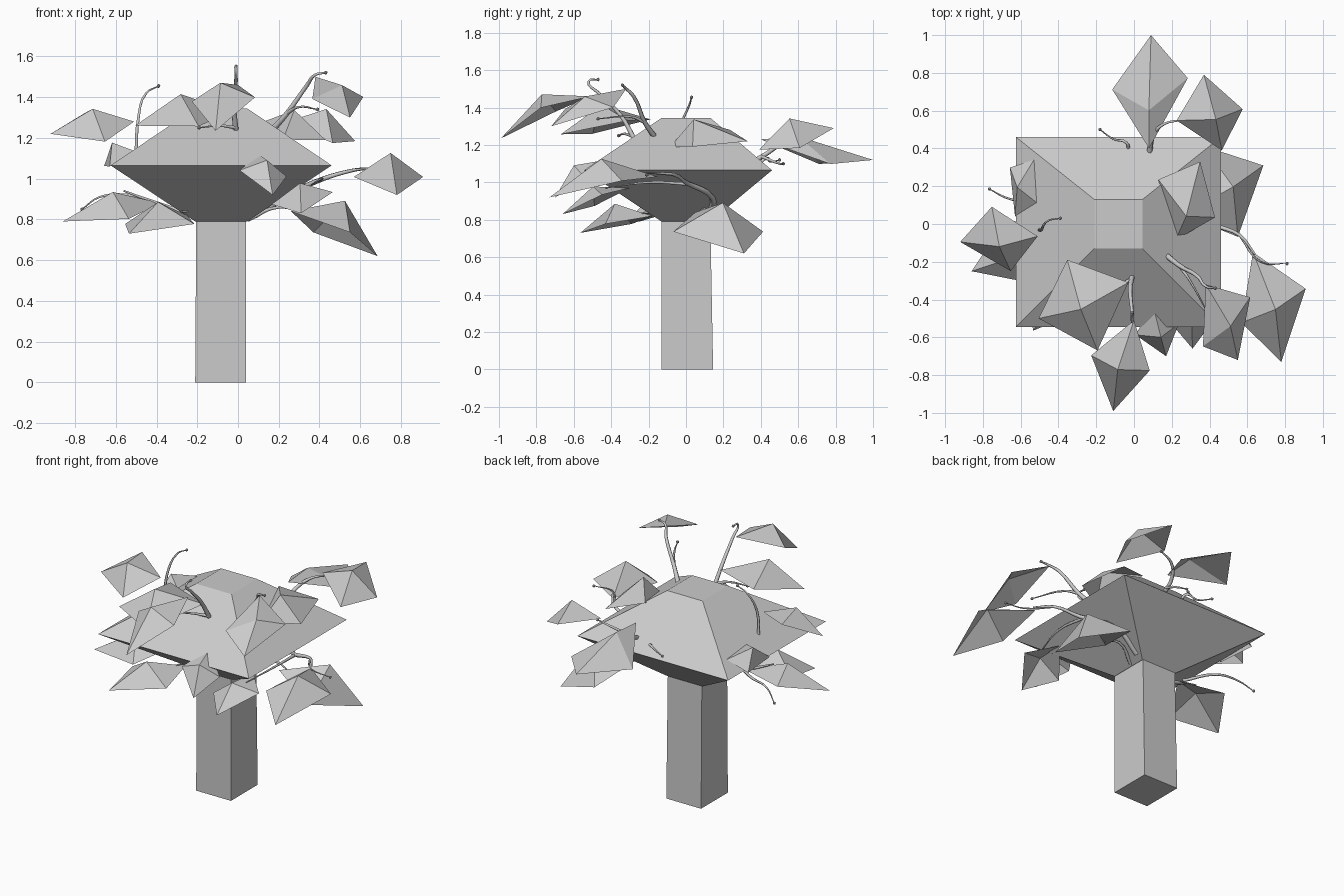
import bpy
import bmesh
from mathutils import Vector

cube = bpy.data.objects.get("Cube")
if cube:
    bpy.data.objects.remove(cube, do_unlink=True)

# One plain grey for the whole tree
grey = bpy.data.materials.new("plain grey")
grey.use_nodes = True
color = (0.6, 0.6, 0.6, 1)
grey.diffuse_color = color
grey.node_tree.nodes["Principled BSDF"].inputs["Base Color"].default_value = color


def add_object(name, data):
    obj = bpy.data.objects.new(name, data)
    bpy.context.scene.collection.objects.link(obj)
    data.materials.append(grey)
    return obj


def finish_mesh(name, bm, recalc=True):
    if recalc:
        bmesh.ops.recalc_face_normals(bm, faces=bm.faces)
    mesh = bpy.data.meshes.new(name)
    bm.to_mesh(mesh)
    bm.free()
    return add_object(name, mesh)


def stacked_block(name, levels):
    """Closed block through rectangles given as (x0, x1, y0, y1, z)."""
    bm = bmesh.new()
    rings = []
    for x0, x1, y0, y1, z in levels:
        corners = ((x0, y0), (x1, y0), (x1, y1), (x0, y1))
        rings.append([bm.verts.new((x, y, z)) for x, y in corners])
    for low, high in zip(rings, rings[1:]):
        for i in range(4):
            j = (i + 1) % 4
            bm.faces.new((low[i], low[j], high[j], high[i]))
    bm.faces.new(rings[0][::-1])
    bm.faces.new(rings[-1])
    return finish_mesh(name, bm)


def leaf(name, base, tip, half_span, lift, shift=(0, 0, 0), fold=0.47):
    """Four-sided leaf sheet folded up to a raised centre point."""
    base, tip, half_span, shift = map(Vector, (base, tip, half_span, shift))
    middle = base.lerp(tip, 0.47) + shift
    normal = (tip - base).cross(half_span).normalized()
    if normal.z < 0:
        normal.negate()
    bm = bmesh.new()
    rim = [bm.verts.new(p) for p in (base, middle + half_span, tip, middle - half_span)]
    peak = bm.verts.new(base.lerp(tip, fold) + shift + normal * lift)
    for i in range(4):
        face = bm.faces.new((rim[i], rim[(i + 1) % 4], peak))
        face.normal_update()
        if face.normal.dot(normal) < 0:
            face.normal_flip()
    return finish_mesh(name + "_leaf", bm, recalc=False)


def branch(name, points, thickness=0.01, bud=True):
    """Tapering curved twig, with a small bud on a free end."""
    curve = bpy.data.curves.new(name + "_branch", "CURVE")
    curve.dimensions = "3D"
    curve.bevel_depth = thickness
    curve.bevel_resolution = 1
    curve.resolution_u = 4
    curve.use_fill_caps = True
    spline = curve.splines.new("BEZIER")
    spline.bezier_points.add(len(points) - 1)
    for i, (node, place) in enumerate(zip(spline.bezier_points, points)):
        node.co = place
        node.radius = 1 - 0.7 * i / (len(points) - 1)
        node.handle_left_type = node.handle_right_type = "AUTO"
    add_object(name + "_branch", curve)
    if bud:
        bm = bmesh.new()
        bmesh.ops.create_icosphere(bm, subdivisions=1, radius=0.01)
        bmesh.ops.translate(bm, verts=bm.verts, vec=points[-1])
        finish_mesh(name + "_bud", bm)


# Trunk and faceted crown
stacked_block("trunk", [(-.21, .04, -.13, .145, 0), (-.205, .04, -.13, .13, .8)])
stacked_block("crown", [(-.21, .045, -.13, .13, .79),
                        (-.625, .46, -.545, .46, 1.065),
                        (-.21, .045, -.13, .13, 1.345)])

# Leaves at the back and on the left
leaf("back", (.08, .4, 1.23), (.09, 1, 1.12), (.2, .03, 0), .12, (0, .06, -.08), .2)
leaf("back_left", (.465, .39, 1.175), (.37, .79, 1.29), (.175, .03, -.045), .12, (-.02, 0, 0))
leaf("left_crown", (.35, .33, 1.22), (.22, -.085, 1.19), (.15, -.1, -.045), .11,
     (-.01, 0, .03), .66)
leaf("left_low", (.26, .05, .84), (.685, .31, .62), (.09, -.24, 0), .17)
leaf("left_outer", (.63, -.15, 1.03), (.78, -.73, .92), (.17, .09, 0), .12, (.038, -.01, .03))
leaf("left_top", (.38, -.32, 1.5), (.55, -.72, 1.3), (.125, .13, .005), .07, (.03, -.01, -.01))

# Leaves along the front
leaf("front_top", (0, -.51, 1.46), (-.11, -.99, 1.235), (.155, -.04, .01), .09, (-.02, 0, .035))
leaf("front_crown", (-.03, -.31, 1.33), (-.505, -.5, 1.26), (.08, -.24, -.04), .12,
     (-.02, -.03, 0))
leaf("front_middle", (.1, -.43, 1.12), (.17, -.7, .92), (.115, .03, -.015), .08, (-.01, 0, 0))
leaf("front_low", (.32, -.3, .97), (.31, -.66, .83), (.15, .02, .03), .08)
leaf("front_under", (-.25, -.18, .82), (-.535, -.565, .73), (.17, -.07, 0), .11)

# Leaves on the right
leaf("right_top", (-.51, -.065, 1.28), (-.92, -.095, 1.22), (.05, -.17, -.07), .1)
leaf("right_back", (-.53, .34, 1.13), (-.63, .04, 1.06), (-.08, .1, -.035), .09)
leaf("right_low", (-.38, -.05, .88), (-.86, -.25, .79), (.07, -.17, -.035), .1)

# Branches rising from the top of the crown
branch("left_top", [(.17, -.165, 1.24), (.24, -.22, 1.32), (.34, -.28, 1.46),
                    (.38, -.33, 1.51), (.43, -.34, 1.52)], .015)
branch("left_top_side", [(.24, -.22, 1.32), (.29, -.29, 1.35), (.39, -.47, 1.34)])
branch("front_top", [(-.01, -.275, 1.23), (-.02, -.35, 1.36), (-.01, -.47, 1.48),
                     (-.01, -.52, 1.54), (-.01, -.47, 1.55)], .014)
branch("front_top_side", [(-.01, -.29, 1.25), (-.09, -.33, 1.26), (-.19, -.36, 1.25)])
branch("right_top", [(-.5, -.03, 1.12), (-.49, -.03, 1.29), (-.45, .02, 1.42),
                     (-.39, .03, 1.455)])

# Branches reaching out at the back
branch("back", [(.08, .36, 1.11), (.1, .47, 1.18), (.16, .53, 1.23), (.25, .55, 1.26)], .015)
branch("back_low", [(.09, .4, 1.14), (.09, .5, 1.1), (.03, .52, 1.1)])
branch("back_right", [(-.03, .39, 1.1), (-.04, .43, 1.13), (-.11, .45, 1.11),
                      (-.18, .5, 1.12)])

# Branches spreading below the crown
branch("left_outer", [(.08, .12, .82), (.25, .14, .92), (.42, 0, 1), (.56, -.06, 1.04),
                      (.64, -.16, 1.05)], .019, bud=False)
branch("left_outer_tip", [(.56, -.06, 1.04), (.67, -.2, 1.05), (.81, -.21, 1.04)], .007)
branch("left_front", [(.4, .02, .99), (.41, -.2, 1), (.36, -.43, .97)], bud=False)
branch("left_low", [(.05, .03, .8), (.2, .1, .86), (.3, .08, .84)], .012, bud=False)
branch("front_under", [(-.17, -.12, .81), (-.25, -.2, .84), (-.3, -.25, .83)], bud=False)
branch("right_low", [(-.2, -.05, .81), (-.4, -.06, .88), (-.56, -.1, .94)], .016, bud=False)
branch("right_back", [(-.4, -.03, .88), (-.55, .1, .92), (-.68, .14, .91),
                      (-.765, .185, .85)])
